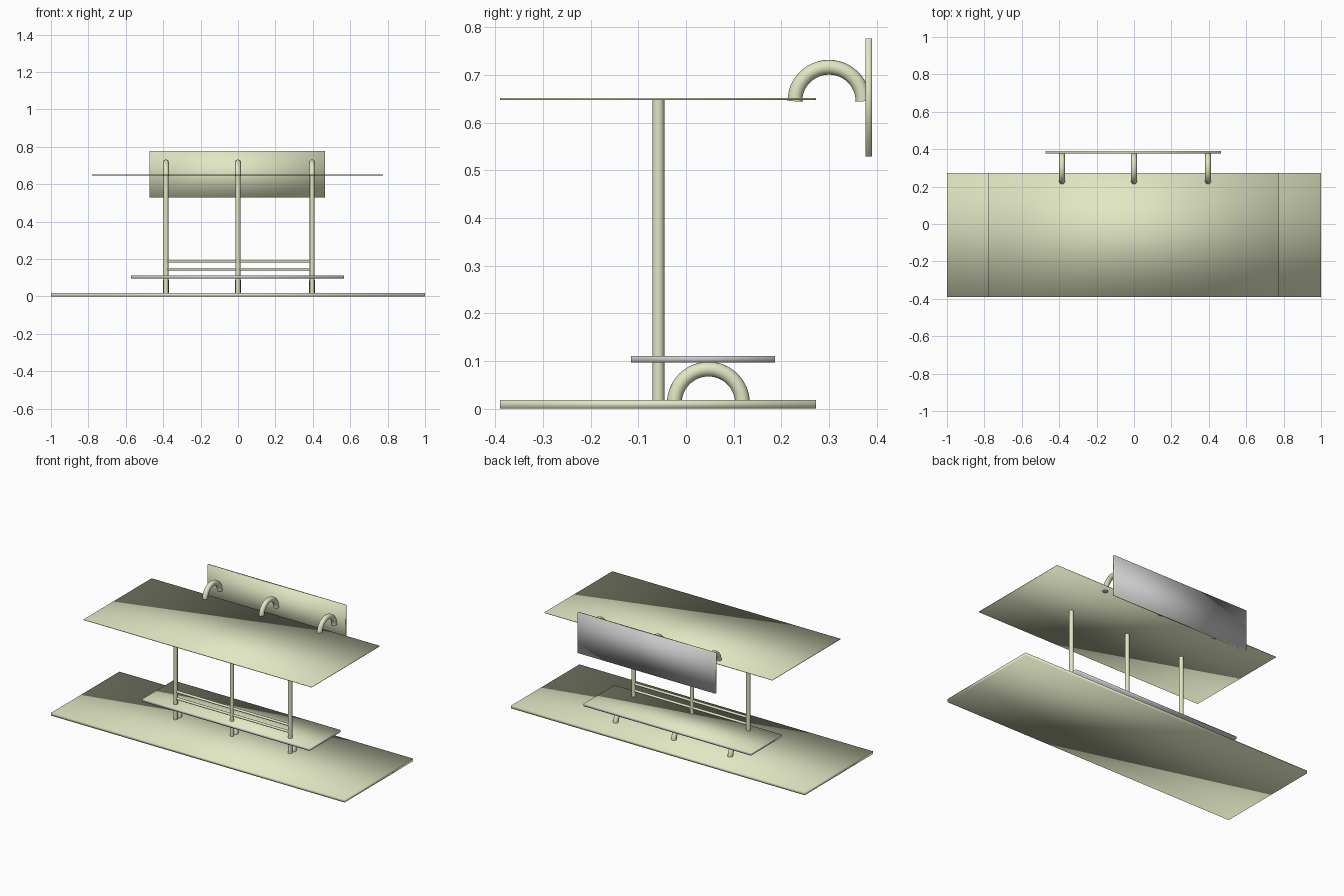
import bpy, math

if "Cube" in bpy.data.objects:
    bpy.data.objects.remove(bpy.data.objects["Cube"])

olive = bpy.data.materials.new("olive_paint")
olive.diffuse_color = (0.76, 0.80, 0.55, 1)
olive.use_nodes = True
olive.node_tree.nodes["Principled BSDF"].inputs["Base Color"].default_value = olive.diffuse_color
plain = bpy.data.materials.new("plain_grey")
plain.diffuse_color = (0.8, 0.8, 0.8, 1)
plain.use_nodes = True
plain.node_tree.nodes["Principled BSDF"].inputs["Base Color"].default_value = plain.diffuse_color

POST_X = (-0.385, 0.0, 0.396)
POST_Y = -0.058


def slab(name, x, y, z, is_grey=None):
    """Smooth-shaded box from axis ranges; is_grey picks the unpainted faces."""
    bpy.ops.mesh.primitive_cube_add(size=1)
    ob = bpy.context.object
    ob.name = name
    ob.location = [sum(r) / 2 for r in (x, y, z)]
    ob.scale = [r[1] - r[0] for r in (x, y, z)]
    bpy.ops.object.transform_apply(location=True, rotation=False, scale=True)
    ob.data.materials.append(olive)
    ob.data.materials.append(plain)
    for face in ob.data.polygons:
        if is_grey and is_grey(face.normal):
            face.material_index = 1
    bpy.ops.object.shade_smooth()
    return ob


def tube(name, points, radius):
    """Round capped tube along a list of points."""
    curve = bpy.data.curves.new(name, 'CURVE')
    curve.dimensions = '3D'
    curve.bevel_depth = radius
    curve.bevel_resolution = 6
    curve.use_fill_caps = True
    spline = curve.splines.new('POLY')
    spline.points.add(len(points) - 1)
    for p, co in zip(spline.points, points):
        p.co = (*co, 1)
    curve.materials.append(olive)
    ob = bpy.data.objects.new(name, curve)
    bpy.context.collection.objects.link(ob)
    bpy.ops.object.select_all(action='DESELECT')
    ob.select_set(True)
    bpy.context.view_layer.objects.active = ob
    bpy.ops.object.convert(target='MESH')
    bpy.ops.object.shade_smooth_by_angle(angle=math.radians(40))
    return bpy.context.object


def arch(name, x, y, z, radius=0.0715, thickness=0.0155, steps=24):
    """Half ring standing in the y-z plane."""
    pts = [(x, y - radius * math.cos(math.pi * i / steps),
            z + radius * math.sin(math.pi * i / steps)) for i in range(steps + 1)]
    return tube(name, pts, thickness)


# Ground slab and thin roof
slab("base", (-1, 1), (-0.39, 0.273), (0, 0.018))
slab("roof", (-0.78, 0.775), (-0.39, 0.273), (0.648, 0.652))

# Bench seat: painted top, grey edges and underside
slab("seat", (-0.573, 0.568), (-0.115, 0.187), (0.097, 0.111),
     lambda n: n.z < 0.5)

# Sign board: grey back
slab("sign_board", (-0.472, 0.466), (0.377, 0.39), (0.529, 0.777),
     lambda n: n.y > 0.5)

# Posts, seat supports and sign brackets
for i, x in enumerate(POST_X, 1):
    tube(f"post_{i}", [(x, POST_Y, 0.016), (x, POST_Y, 0.65)], 0.0125)
    arch(f"seat_support_{i}", x, 0.047, 0.0115)
    arch(f"sign_bracket_{i}", x, 0.30, 0.645)

# Two backrest rails between the posts
for i, z in enumerate((0.146, 0.188), 1):
    tube(f"backrest_rail_{i}", [(POST_X[0], POST_Y, z), (POST_X[2], POST_Y, z)], 0.0075)
